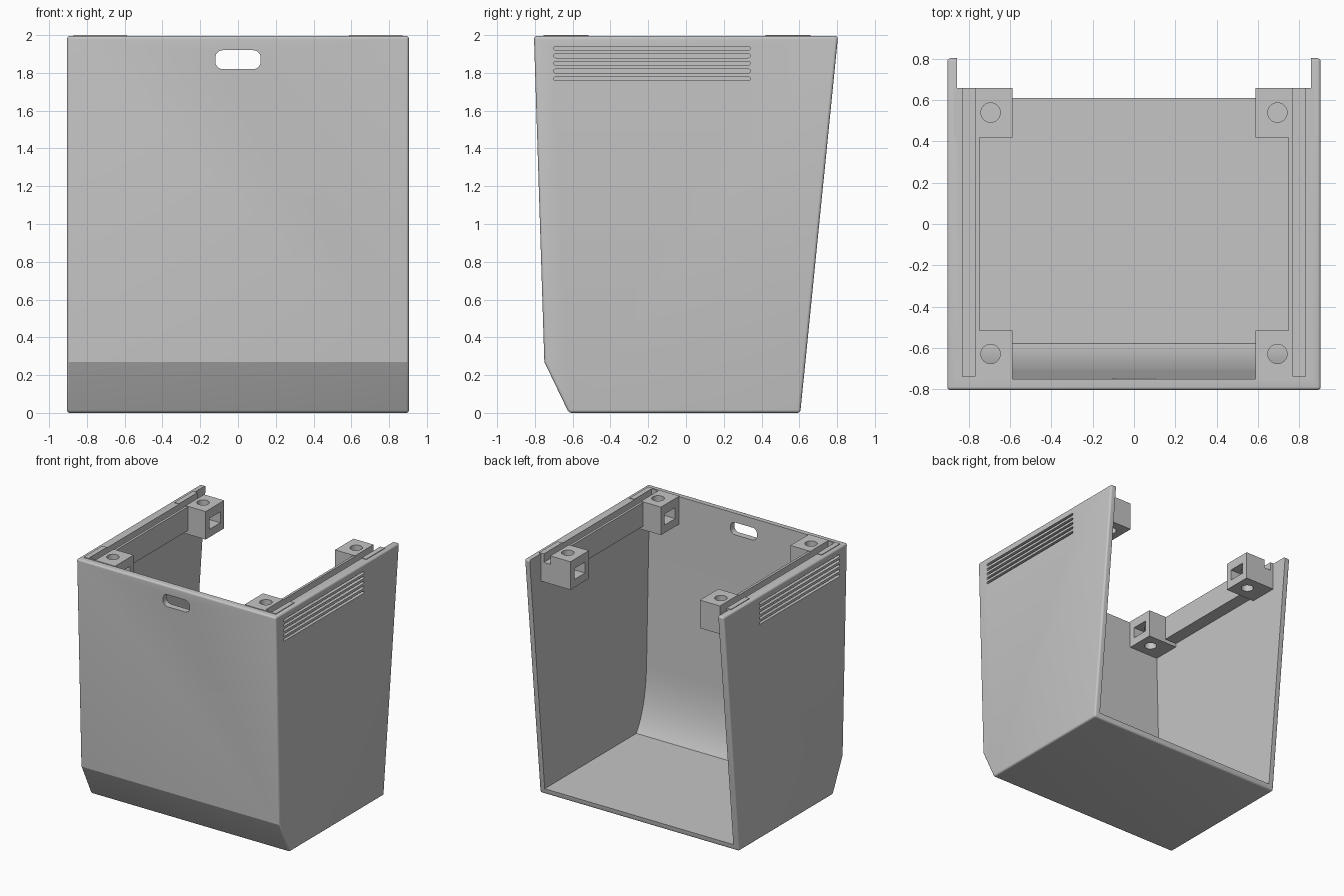
import bpy, bmesh, math

if "Cube" in bpy.data.objects:
    bpy.data.objects.remove(bpy.data.objects["Cube"], do_unlink=True)

grey = bpy.data.materials.new("plain_grey")
grey.use_nodes = True
color = (0.56, 0.56, 0.56, 1)
grey.diffuse_color = color
for node in grey.node_tree.nodes:
    if node.type == "BSDF_PRINCIPLED":
        node.inputs["Base Color"].default_value = color


def prism(name, outline, axis, a, b):
    """Extrude a 2D outline along the named axis from a to b."""
    place = {"x": lambda u, v, w: (w, u, v),
             "y": lambda u, v, w: (u, w, v),
             "z": lambda u, v, w: (u, v, w)}[axis]
    bm = bmesh.new()
    low = [bm.verts.new(place(u, v, a)) for u, v in outline]
    high = [bm.verts.new(place(u, v, b)) for u, v in outline]
    bm.faces.new(low)
    bm.faces.new(high)
    n = len(outline)
    for i in range(n):
        j = (i + 1) % n
        bm.faces.new((low[i], low[j], high[j], high[i]))
    bmesh.ops.recalc_face_normals(bm, faces=bm.faces)
    mesh = bpy.data.meshes.new(name)
    bm.to_mesh(mesh)
    bm.free()
    mesh.materials.append(grey)
    obj = bpy.data.objects.new(name, mesh)
    bpy.context.collection.objects.link(obj)
    return obj


def rounded(u0, u1, v0, v1, r, steps=6):
    """Rectangle outline with rounded corners."""
    corners = [(u1 - r, v1 - r), (u0 + r, v1 - r), (u0 + r, v0 + r), (u1 - r, v0 + r)]
    pts = []
    for k, (cu, cv) in enumerate(corners):
        for i in range(steps + 1):
            t = math.pi / 2 * (k + i / steps)
            pts.append((cu + r * math.cos(t), cv + r * math.sin(t)))
    return pts


def box(name, x, y, z):
    outline = [(x[0], y[0]), (x[1], y[0]), (x[1], y[1]), (x[0], y[1])]
    return prism(name, outline, "z", *z)


def span(side, a, b):
    return sorted((side * a, side * b))


def apply_mod(obj, mod):
    bpy.context.view_layer.objects.active = obj
    bpy.ops.object.modifier_apply(modifier=mod.name)


def cut(obj, cutter):
    cutter.hide_render = True
    mod = obj.modifiers.new("cut", "BOOLEAN")
    mod.operation = "DIFFERENCE"
    mod.solver = "EXACT"
    mod.object = cutter
    apply_mod(obj, mod)
    bpy.data.objects.remove(cutter, do_unlink=True)


def finish(obj):
    bpy.ops.object.select_all(action="DESELECT")
    obj.select_set(True)
    bpy.context.view_layer.objects.active = obj
    bpy.ops.object.shade_smooth_by_angle(angle=math.radians(20))


TOP = 1.995
WALL_OUT, WALL_IN = 0.905, 0.857

# Outer shell with softened edges
side_profile = [(-0.805, TOP), (-0.75, 0.27), (-0.62, 0), (0.605, 0), (0.805, TOP)]
shell = prism("shell", side_profile, "x", -WALL_OUT, WALL_OUT)
bevel = shell.modifiers.new("soft_edges", "BEVEL")
bevel.width = 0.016
bevel.segments = 5
bevel.limit_method = "ANGLE"
bevel.angle_limit = math.radians(35)
apply_mod(shell, bevel)

# Cavity open at the top and back, curving into the floor
p0, p1, p2 = (-0.712, 0.55), (-0.70, 0.22), (-0.58, 0.045)
cavity = [(1.0, 0.045), (1.0, 2.2), (-0.758, 2.2)]
for i in range(13):
    t = i / 12
    cavity.append(tuple((1 - t) ** 2 * a + 2 * t * (1 - t) * b + t * t * c
                        for a, b, c in zip(p0, p1, p2)))
cut(shell, prism("cavity_cutter", cavity, "x", -WALL_IN, WALL_IN))

# Hand slot in the front wall
cut(shell, prism("hand_slot_cutter", rounded(-0.12, 0.12, 1.82, 1.92, 0.04), "y", -1, -0.6))

# Vent grooves on both side walls
for side in (-1, 1):
    for i in range(5):
        z = 1.77 + 0.04 * i
        groove = rounded(-0.70, 0.34, z - 0.01, z + 0.01, 0.0095, 4)
        cut(shell, prism("vent_cutter", groove, "x", *span(side, 0.867, 1.0)))
finish(shell)


def slot_cutter(side):
    return box("slot_cutter", span(side, 0.77, 0.83), (-0.74, 0.75), (1.93, 2.1))


# Slotted rails and drilled mounting blocks on both sides
for side, label in ((-1, "right"), (1, "left")):
    rail = box(label + "_rail", span(side, 0.75, WALL_IN), (-0.515, 0.42), (1.80, TOP))
    cut(rail, slot_cutter(side))
    finish(rail)

    for end, y0, y1, hole_y in (("front", -0.755, -0.515, -0.63), ("back", 0.42, 0.66, 0.54)):
        block = box(f"{end}_{label}_mount_block", span(side, 0.588, 0.872), (y0, y1), (1.77, 2.0))
        cut(block, slot_cutter(side))
        r, x = 0.047, side * 0.695
        screw = rounded(x - r, x + r, hole_y - r, hole_y + r, r * 0.999, 8)
        cut(block, prism("screw_cutter", screw, "z", 1.6, 2.1))
        cut(block, box("nut_cutter", span(side, 0.5, 0.755),
                       (hole_y - 0.07, hole_y + 0.07), (1.835, 1.925)))
        finish(block)
